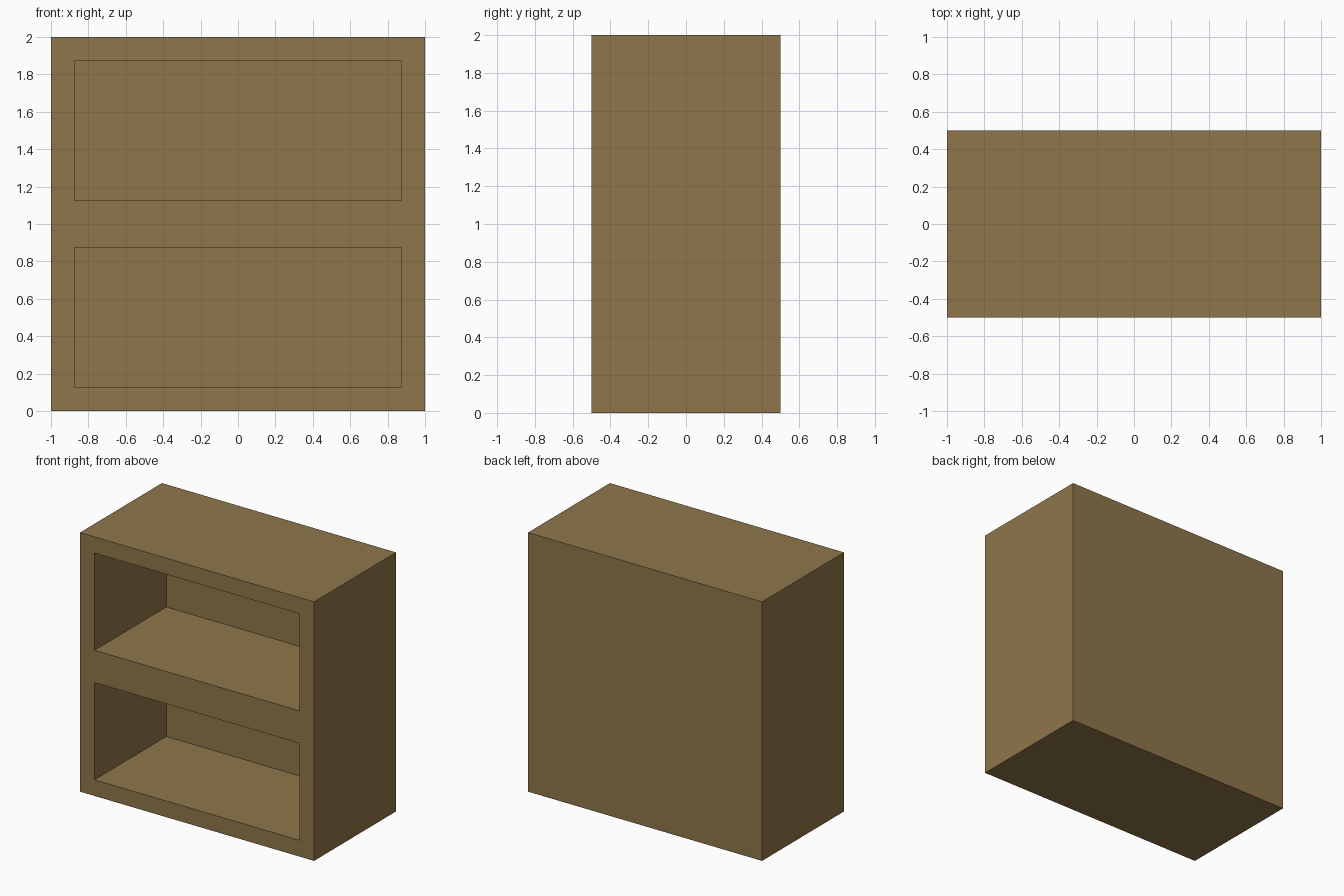
import bpy
import bmesh
from mathutils import Matrix, Vector

cube = bpy.data.objects.get("Cube")
if cube:
    bpy.data.objects.remove(cube, do_unlink=True)

WIDTH, DEPTH, HEIGHT = 2.0, 1.0, 2.0
BOARD = 0.125  # thickness of the side, back, top and bottom boards

# Wood colour
wood = bpy.data.materials.new("brown_wood")
wood.use_nodes = True
colour = (0.275, 0.181, 0.069, 1.0)
wood.diffuse_color = colour
wood.node_tree.nodes["Principled BSDF"].inputs["Base Color"].default_value = colour

# Cabinet block, split at mid height into two bays
bm = bmesh.new()
bmesh.ops.create_cube(bm, size=1.0)
bmesh.ops.scale(bm, vec=(WIDTH, DEPTH, HEIGHT), verts=bm.verts)
bmesh.ops.translate(bm, vec=(0, 0, HEIGHT / 2), verts=bm.verts)
bmesh.ops.bisect_plane(bm, geom=bm.verts[:] + bm.edges[:] + bm.faces[:],
                       plane_co=(0, 0, HEIGHT / 2), plane_no=(0, 0, 1))
bm.normal_update()

# Open shelves: inset each front face and push it back to the rear board
fronts = [f for f in bm.faces if f.normal.y < -0.9]
bmesh.ops.inset_individual(bm, faces=fronts, thickness=BOARD, use_even_offset=True)
for face in fronts:
    result = bmesh.ops.extrude_discrete_faces(bm, faces=[face])
    bmesh.ops.translate(bm, vec=(0, DEPTH - BOARD, 0), verts=result["faces"][0].verts)
bmesh.ops.recalc_face_normals(bm, faces=bm.faces)

mesh = bpy.data.meshes.new("bookshelf")
bm.to_mesh(mesh)
bm.free()
mesh.materials.append(wood)
bookshelf = bpy.data.objects.new("bookshelf", mesh)
bpy.context.collection.objects.link(bookshelf)
